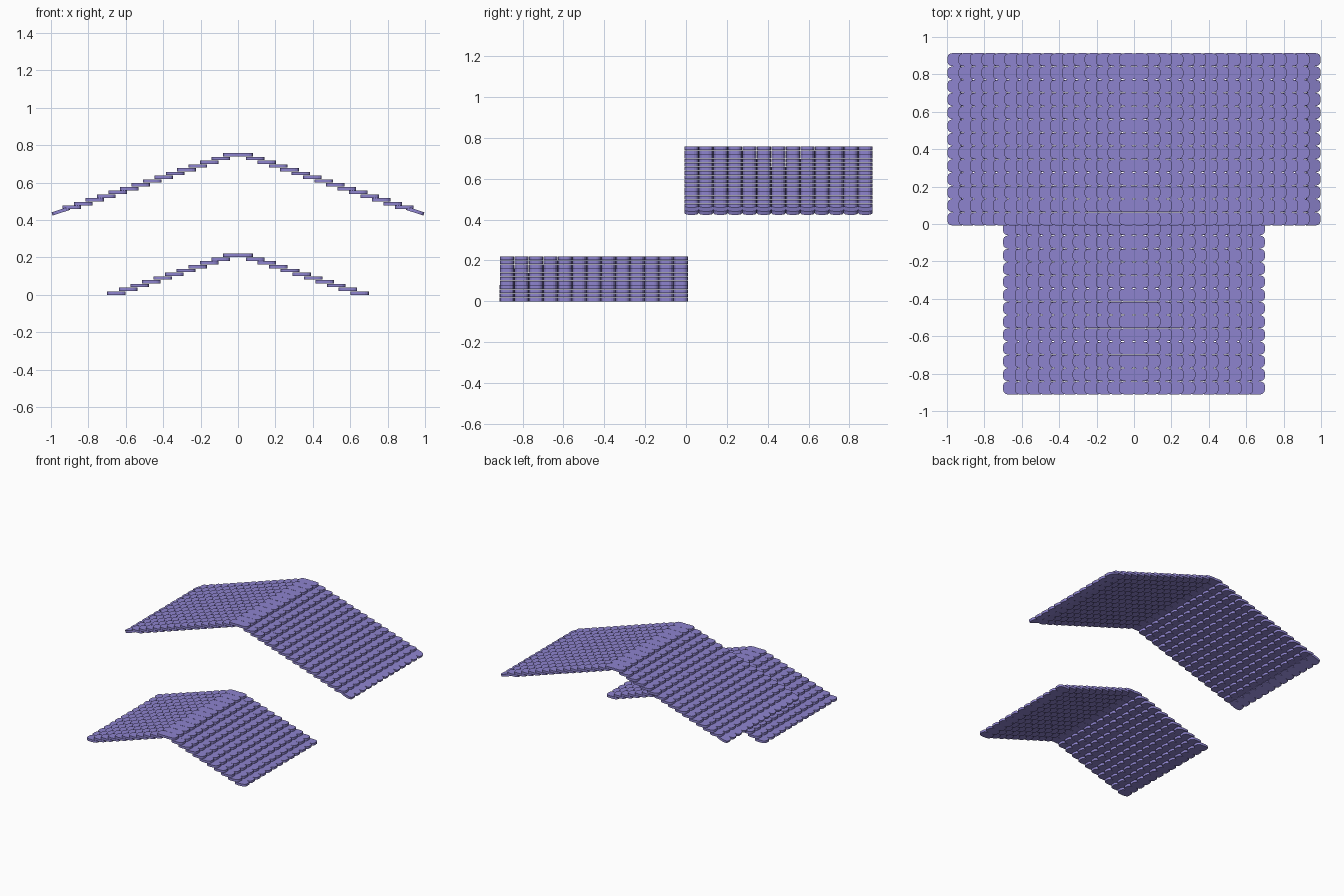
import bpy, bmesh, math
from mathutils import Matrix

if "Cube" in bpy.data.objects:
    bpy.data.objects.remove(bpy.data.objects["Cube"])

ROWS = 13
LENGTH, THICK = 0.10, 0.018

mat = bpy.data.materials.new("purple_tile")
mat.diffuse_color = (0.27, 0.23, 0.62, 1)
mat.use_nodes = True
mat.node_tree.nodes["Principled BSDF"].inputs["Base Color"].default_value = mat.diffuse_color


def add_tile(bm, cx, cy, top, width, tilt=0.0):
    """Flat slab with a rounded (superellipse) outline."""
    n = 20
    outline = []
    for i in range(n):
        a = 2 * math.pi * (i + 0.5) / n
        c, s = math.cos(a), math.sin(a)
        outline.append((math.copysign(abs(c) ** 0.7, c) * LENGTH / 2,
                        math.copysign(abs(s) ** 0.55, s) * width / 2))
    place = Matrix.Translation((cx, cy, top)) @ Matrix.Rotation(tilt, 4, 'Y')
    upper = [bm.verts.new((x, y, 0)) for x, y in outline]
    lower = [bm.verts.new((x, y, -THICK)) for x, y in outline]
    bm.faces.new(upper)
    bm.faces.new(lower[::-1])
    for i in range(n):
        j = (i + 1) % n
        bm.faces.new((lower[i], lower[j], upper[j], upper[i]))
    bmesh.ops.transform(bm, matrix=place, verts=upper + lower)


def add_roof(name, y0, y1, steps, eave_x, ridge_z, eave_z, tilt_eave):
    """Right slope of stepped tiles, mirrored to the left about the ridge."""
    bm = bmesh.new()
    pitch = (y1 - y0) / ROWS
    run = (eave_x - 0.08) / (steps - 1)
    rise = (ridge_z - eave_z) / (steps - 1)
    for k in range(steps):
        cx = 0.08 + k * run - LENGTH / 2
        last = tilt_eave and k == steps - 1
        for r in range(ROWS):
            add_tile(bm, cx, y0 + (r + 0.5) * pitch, ridge_z - k * rise,
                     pitch * (1.0 + 0.02 * k / steps),
                     math.atan2(rise, run) if last else 0.0)
    mesh = bpy.data.meshes.new(name)
    bm.to_mesh(mesh)
    bm.free()
    mesh.materials.append(mat)
    obj = bpy.data.objects.new(name, mesh)
    bpy.context.collection.objects.link(obj)
    mirror = obj.modifiers.new("mirror", 'MIRROR')
    mirror.use_mirror_merge = False
    return obj


# Higher, wider roof at the back; lower, narrower roof at the front
add_roof("upper_roof_tiles", -0.008, 0.914, 16, 1.0, 0.758, 0.456, True)
add_roof("lower_roof_tiles", -0.912, 0.01, 11, 0.70, 0.22, 0.018, False)
